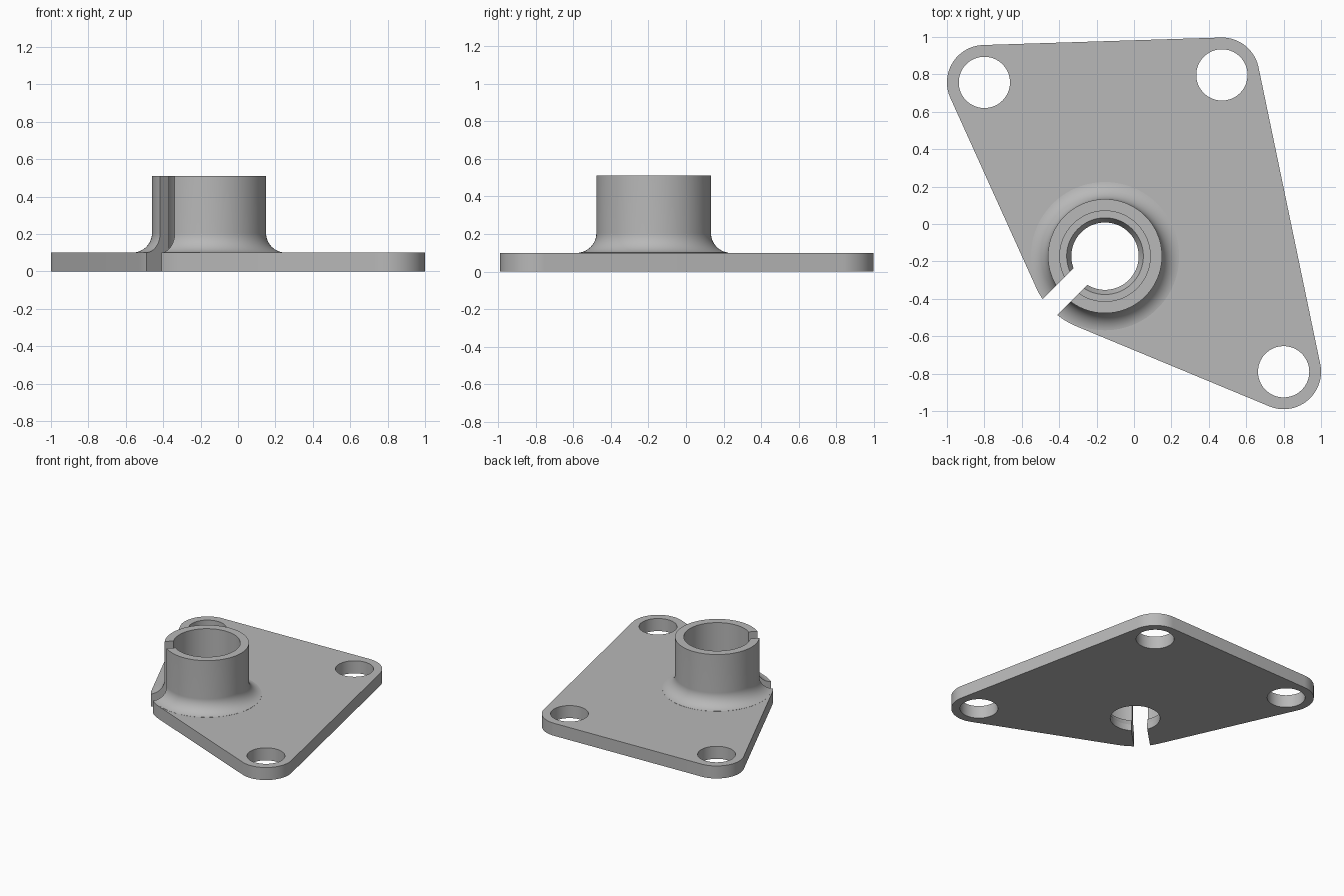
import bpy, bmesh, math
from mathutils import Vector
from mathutils.geometry import convex_hull_2d

cube = bpy.data.objects.get("Cube")
if cube:
    bpy.data.objects.remove(cube, do_unlink=True)

SEG = 96
HUB = Vector((-0.155, -0.172))
HOLES = [Vector((-0.8, 0.757)), Vector((0.47, 0.797)), Vector((0.8, -0.79))]
THICK, TOP = 0.1, 0.51

grey = bpy.data.materials.new("plain grey")
grey.use_nodes = True
colour = (0.48, 0.48, 0.48, 1)
grey.diffuse_color = colour
grey.node_tree.nodes["Principled BSDF"].inputs["Base Color"].default_value = colour


def finish(bm, name):
    bmesh.ops.recalc_face_normals(bm, faces=bm.faces)
    mesh = bpy.data.meshes.new(name)
    bm.to_mesh(mesh)
    bm.free()
    mesh.materials.append(grey)
    ob = bpy.data.objects.new(name, mesh)
    bpy.context.collection.objects.link(ob)
    return ob


def circle(c, r):
    return [c + Vector((math.cos(a), math.sin(a))) * r
            for a in (math.tau * i / SEG for i in range(SEG))]


def prism(name, outline, z0, z1):
    bm = bmesh.new()
    face = bm.faces.new([bm.verts.new((p.x, p.y, z0)) for p in outline])
    new = bmesh.ops.extrude_face_region(bm, geom=[face])["geom"]
    verts = [v for v in new if isinstance(v, bmesh.types.BMVert)]
    bmesh.ops.translate(bm, verts=verts, vec=(0, 0, z1 - z0))
    return finish(bm, name)


def lathe(name, profile):
    """Closed solid turned about the hub axis, with flat end caps."""
    bm = bmesh.new()
    rings = [[bm.verts.new((p.x, p.y, z)) for p in circle(HUB, r)]
             for r, z in profile]
    for a, b in zip(rings, rings[1:]):
        for i in range(SEG):
            j = (i + 1) % SEG
            bm.faces.new((a[i], a[j], b[j], b[i]))
    bm.faces.new(rings[0])
    bm.faces.new(rings[-1])
    return finish(bm, name)


def combine(target, other, operation):
    mod = target.modifiers.new(operation, "BOOLEAN")
    mod.operation = operation
    mod.solver = "EXACT"
    mod.object = other
    bpy.context.view_layer.objects.active = target
    bpy.ops.object.modifier_apply(modifier=mod.name)
    bpy.data.objects.remove(other, do_unlink=True)


# Mounting plate: straight tangents around four rounded corners
points = [p for c in HOLES for p in circle(c, 0.2)] + circle(HUB, 0.405)
flange = prism("flange_with_collar", [points[i] for i in convex_hull_2d(points)], 0, THICK)

# Collar with a concave fillet at its foot
R, F = 0.305, 0.105
fillet = [(R + F - F * math.sin(a), THICK + F - F * math.cos(a))
          for a in (math.pi / 2 * i / 24 for i in range(2, 25))]
collar = lathe("collar", [(fillet[0][0], THICK / 2)] + fillet + [(R, TOP)])
combine(flange, collar, "UNION")

# Stepped bore with a tapered seat
bore = lathe("bore_cutter", [(0.18, -0.1), (0.18, 0.05), (0.205, 0.1),
                             (0.242, 0.1), (0.242, 0.7)])
combine(flange, bore, "DIFFERENCE")

# Mounting holes
for c in HOLES:
    combine(flange, prism("hole_cutter", circle(c, 0.137), -0.1, 0.3), "DIFFERENCE")

# Diagonal slot running out through the collar and the rounded corner
start = Vector((-0.165, -0.16))
along = Vector((-1, -1)).normalized()
side = Vector((along.y, -along.x)) * 0.058
end = start + along * 0.7
slot = prism("slot_cutter", [start + side, end + side, end - side, start - side], -0.1, 0.7)
combine(flange, slot, "DIFFERENCE")

bpy.ops.object.select_all(action="DESELECT")
flange.select_set(True)
bpy.context.view_layer.objects.active = flange
bpy.ops.object.shade_smooth_by_angle(angle=math.radians(5.5))
